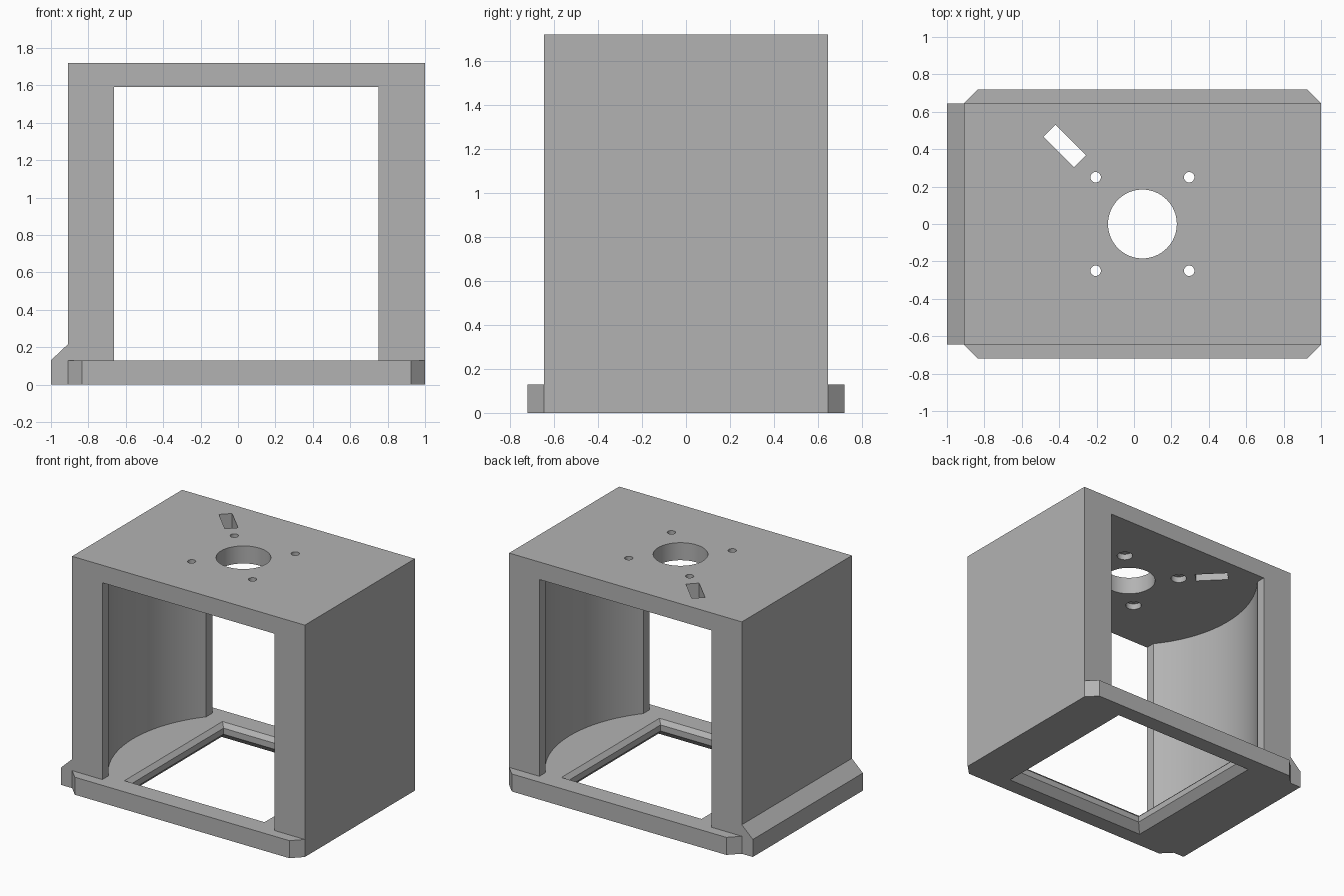
import bpy, bmesh
from math import cos, sin, pi, radians, sqrt, asin

if "Cube" in bpy.data.objects:
    bpy.data.objects.remove(bpy.data.objects["Cube"], do_unlink=True)

CX = 0.045                 # centre line of the housing
HALF_X, HALF_Y = 0.955, 0.645
FLOOR, CEIL, TOP = 0.13, 1.59, 1.72

grey = bpy.data.materials.new("plain grey")
grey.use_nodes = True
colour = (0.45, 0.45, 0.45, 1)
grey.diffuse_color = colour
grey.node_tree.nodes["Principled BSDF"].inputs["Base Color"].default_value = colour


def loft(name, loops):
    """Closed solid through a stack of equal-length loops of 3D points."""
    bm = bmesh.new()
    rings = [[bm.verts.new(p) for p in loop] for loop in loops]
    n = len(rings[0])
    for a, b in zip(rings, rings[1:]):
        for i in range(n):
            j = (i + 1) % n
            bm.faces.new((a[i], a[j], b[j], b[i]))
    bm.faces.new(rings[0][::-1])
    bm.faces.new(rings[-1])
    bmesh.ops.recalc_face_normals(bm, faces=bm.faces)
    mesh = bpy.data.meshes.new(name)
    bm.to_mesh(mesh)
    bm.free()
    mesh.materials.append(grey)
    ob = bpy.data.objects.new(name, mesh)
    bpy.context.scene.collection.objects.link(ob)
    return ob


def prism(name, outline, lo, hi):
    return loft(name, [[(x, y, z) for x, y in outline] for z in (lo, hi)])


def rect(hx, hy):
    return [(CX - hx, -hy), (CX + hx, -hy), (CX + hx, hy), (CX - hx, hy)]


def circle(x, y, r, n):
    return [(x + r * cos(2 * pi * i / n), y + r * sin(2 * pi * i / n)) for i in range(n)]


def combine(target, tool, operation):
    mod = target.modifiers.new(tool.name, "BOOLEAN")
    mod.operation, mod.solver, mod.object = operation, "EXACT", tool
    bpy.context.view_layer.objects.active = target
    bpy.ops.object.modifier_apply(modifier=mod.name)
    bpy.data.objects.remove(tool, do_unlink=True)


# Outer block
housing = prism("housing", rect(HALF_X, HALF_Y), 0, TOP)

# Base skirt with clipped corners, front and back
C = 0.075
skirt = []
for sx, sy in ((-1, -1), (1, -1), (1, 1), (-1, 1)):
    corner = [(CX + sx * HALF_X, sy * HALF_Y),
              (CX + sx * (HALF_X - C), sy * (HALF_Y + C))]
    skirt += corner if sx * sy > 0 else corner[::-1]
combine(housing, prism("base_skirt", skirt, 0, FLOOR), "UNION")

# Sloped flange along one side
ramp = [(-1, 0), (-1, FLOOR), (-0.91, 0.215), (-0.89, 0.215), (-0.89, 0)]
combine(housing, loft("side_flange", [[(x, y, z) for x, z in ramp]
                                      for y in (-HALF_Y, HALF_Y)]), "UNION")

# Through cavity: straight jambs with a round chamber between them
JAMB, R, N = 0.707, 0.91, 40
sweep = asin(sqrt(R * R - JAMB * JAMB) / R)
arc = [(R * cos(a), R * sin(a)) for a in
       (-sweep + 2 * sweep * i / N for i in range(N + 1))]
side = [(JAMB, -0.9)] + arc + [(JAMB, 0.9)]
cavity = [(CX + x, y) for x, y in side] + [(CX - x, -y) for x, y in side]
combine(housing, prism("cavity_cutter", cavity, FLOOR, CEIL), "DIFFERENCE")

# Square floor opening, bevelled above and below
profile = [(0.655, -0.055), (0.545, 0.055), (0.545, 0.10), (0.605, 0.16)]
combine(housing, loft("floor_cutter", [[(x, y, z) for x, y in rect(h, h)]
                                       for h, z in profile]), "DIFFERENCE")

# Roof: central hole, four counterbored screw holes and a diagonal slot
combine(housing, prism("hub_cutter", circle(CX, 0, 0.184, 64), 1.5, 1.8), "DIFFERENCE")
for sx in (-1, 1):
    for sy in (-1, 1):
        x, y = CX + 0.25 * sx, 0.25 * sy
        for r, hi in ((0.028, 1.8), (0.055, CEIL + 0.045)):
            combine(housing, prism("screw_cutter", circle(x, y, r, 32), 1.5, hi), "DIFFERENCE")
d = sqrt(0.5)
slot = [(-0.37 + d * (u + v), 0.417 + d * (v - u))
        for u, v in ((-0.115, -0.045), (0.115, -0.045), (0.115, 0.045), (-0.115, 0.045))]
combine(housing, prism("slot_cutter", slot, 1.5, 1.8), "DIFFERENCE")

# Smooth the round surfaces, keep edges crisp
bpy.ops.object.select_all(action="DESELECT")
housing.select_set(True)
bpy.context.view_layer.objects.active = housing
bpy.ops.object.shade_smooth_by_angle(angle=radians(25))
